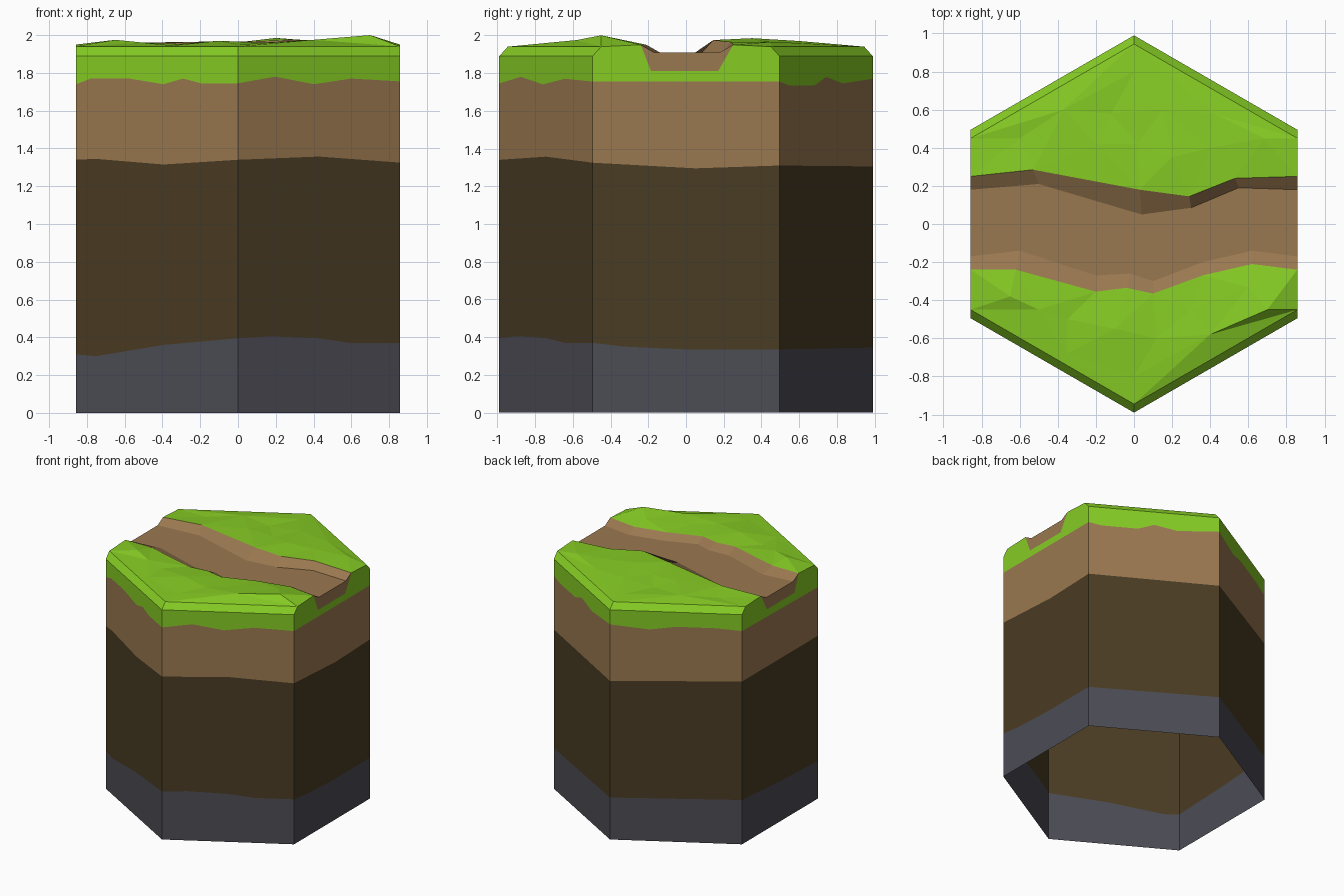
import bpy
from mathutils import Vector
from mathutils.geometry import delaunay_2d_cdt

if "Cube" in bpy.data.objects:
    bpy.data.objects.remove(bpy.data.objects["Cube"])

# ---- materials
def lin(c):
    return c / 12.92 if c <= 0.04045 else ((c + 0.055) / 1.055) ** 2.4

def material(name, r, g, b):
    m = bpy.data.materials.new(name)
    m.diffuse_color = (lin(r / 255), lin(g / 255), lin(b / 255), 1)
    m.use_nodes = True
    m.node_tree.nodes["Principled BSDF"].inputs["Base Color"].default_value = m.diffuse_color
    return m

GRASS = material("grass green", 134, 204, 36)
DIRT = material("light brown dirt", 154, 120, 80)
SOIL = material("dark brown soil", 74, 60, 36)
STONE = material("grey stone", 76, 76, 85)

def add(name, faces, mat):
    """Make a flat shaded object from a list of faces given as point lists."""
    verts, index, polys = [], {}, []
    for f in faces:
        ids = []
        for p in f:
            key = tuple(round(c, 4) for c in p)
            if key not in index:
                index[key] = len(verts)
                verts.append(key)
            ids.append(index[key])
        polys.append(ids)
    me = bpy.data.meshes.new(name)
    me.from_pydata(verts, [], polys)
    me.materials.append(mat)
    ob = bpy.data.objects.new(name, me)
    bpy.context.collection.objects.link(ob)

# ---- hexagon outline, s = 0..6 runs counterclockwise from the front left corner
W, H, D = 0.857, 0.495, 0.99
HEX = [(-W, -H), (0, -D), (W, -H), (W, H), (0, D), (-W, H)]
RIM, SHOULDER, BED = 1.94, 1.89, 1.91

def outline(s):
    i = min(int(s), 5)
    a, b, t = HEX[i], HEX[(i + 1) % 6], s - i
    return a[0] + (b[0] - a[0]) * t, a[1] + (b[1] - a[1]) * t

def sample(table, s):
    for (s0, z0), (s1, z1) in zip(table, table[1:]):
        if s <= s1:
            return z0 + (z1 - z0) * (s - s0) / (s1 - s0)
    return table[-1][1]

# wavy layer tops as (s, z)
stone_top = [(0, .31), (.12, .3), (.54, .36), (1, .395), (1.2, .405), (1.5, .395),
             (1.7, .37), (2, .37), (2.17, .35), (2.5, .335), (3, .335), (4, .345),
             (5, .365), (5.5, .33), (6, .31)]
soil_top = [(0, 1.34), (.12, 1.345), (.54, 1.315), (1, 1.34), (1.5, 1.357), (2, 1.325),
            (2.55, 1.295), (3, 1.31), (4, 1.305), (5, 1.34), (6, 1.34)]
dirt_top = [(0, 1.74), (.09, 1.77), (.33, 1.77), (.54, 1.74), (.66, 1.77), (.77, 1.745),
            (1, 1.745), (1.23, 1.78), (1.47, 1.74), (1.7, 1.77), (2, 1.755), (3, 1.755),
            (3.1, 1.735), (3.38, 1.735), (3.5, 1.78), (3.68, 1.745), (4, 1.77),
            (4.3, 1.74), (4.5, 1.77), (4.8, 1.77), (5, 1.755), (6, 1.74)]
COLS = sorted({s for t in (stone_top, soil_top, dirt_top) for s, _ in t})

def band(low, high, skip=()):
    faces = []
    for a, b in zip(COLS, COLS[1:]):
        if int(a) in skip:
            continue
        pa, pb = outline(a), outline(b)
        faces.append([(*pa, low(a)), (*pb, low(b)), (*pb, high(b)), (*pa, high(a))])
    return faces

stone, soil, dirt = (lambda s, t=t: sample(t, s) for t in (stone_top, soil_top, dirt_top))
add("stone_layer", band(lambda s: 0, stone), STONE)
add("soil_layer", band(stone, soil), SOIL)
add("dirt_layer", band(soil, dirt), DIRT)
grass_side = band(dirt, lambda s: SHOULDER, skip=(2, 5))

# ---- bevelled rim on the four slanted sides
IH, ID = 0.45, 0.945
INNER = [(-W, -IH), (0, -ID), (W, -IH), (W, IH), (0, ID), (-W, IH)]
for i in (0, 1, 3, 4):
    j = (i + 1) % 6
    grass_side.append([(*HEX[i], SHOULDER), (*HEX[j], SHOULDER),
                       (*INNER[j], RIM), (*INNER[i], RIM)])

# ---- channel edges, west to east
n_lip = [(-W, .25, 1.95), (-.53, .285, 1.96), (.03, .18, 1.965),
         (.29, .145, 1.975), (.53, .24, 1.965), (W, .25, 1.95)]
n_bed = [(-W, .18), (-.5, .21), (.04, .05), (.3, .085), (.55, .19), (W, .18)]
s_lip = [(-W, -.24), (-.62, -.24), (-.2, -.355), (-.04, -.335),
         (.1, -.365), (.36, -.27), (.62, -.21), (W, -.24)]
s_bed = [(-W, -.17), (-.6, -.14), (-.2, -.27), (-.02, -.26),
         (.1, -.3), (.36, -.2), (.62, -.14), (W, -.17)]
s_lip = [(x, y, 1.95) for x, y in s_lip]
n_bed = [(x, y, BED) for x, y in n_bed]
s_bed = [(x, y, BED) for x, y in s_bed]

def strip(near, far):
    return [[near[i], near[i + 1], far[i + 1], far[i]] for i in range(len(near) - 1)]

add("channel_bed", [s_bed + n_bed[::-1]], DIRT)
add("channel_banks", strip(n_bed, n_lip) + strip(s_lip, s_bed), DIRT)

# ---- flat end walls: grass with a trapezoid of dirt below the channel
grass_end = [(-H, 1.755), (H, 1.755), (H, SHOULDER), (IH, RIM), (.25, 1.95),
             (.17, 1.81), (-.185, 1.81), (-.24, 1.95), (-IH, RIM), (-H, SHOULDER)]
dirt_end = [(-.185, 1.81), (.17, 1.81), (.25, 1.95), (.18, BED), (-.17, BED), (-.24, 1.95)]

def ends(profile):
    return [[(W, y, z) for y, z in profile], [(-W, y, z) for y, z in reversed(profile)]]

def west_foot(faces):
    """Drop the western grass end to meet the uneven dirt below it."""
    faces[1] = [(x, y, 1.74 if (z < 1.8 and y < 0) else z) for x, y, z in faces[1]]
    return faces

add("grass_sides", grass_side + west_foot(ends(grass_end)), GRASS)
add("channel_ends", ends(dirt_end), DIRT)

# ---- faceted meadow on both sides of the channel
def meadow(name, loop, bumps):
    pts = loop + bumps
    n = len(loop)
    v, _, tris, orig, _, _ = delaunay_2d_cdt(
        [Vector(p[:2]) for p in pts], [(i, (i + 1) % n) for i in range(n)], [], 1, 1e-5)
    z = [pts[o[0]][2] if o else RIM for o in orig]
    add(name, [[(v[i].x, v[i].y, z[i]) for i in t] for t in tris], GRASS)

rim = [(x, y, RIM) for x, y in INNER]
meadow("north_meadow", n_lip + rim[3:],
       [(-.6, .45, 1.945), (-.37, .6, 1.96), (-.12, .58, 1.95), (-.2, .42, 1.965),
        (.02, .42, 1.96), (.15, .6, 1.97), (.2, .35, 1.985), (.42, .58, 1.96),
        (.4, .4, 1.97), (.68, .45, 1.965), (0, .8, 1.95)])
meadow("south_meadow", s_lip[::-1] + rim[:3],
       [(.7, -.45, 2.0), (.6, -.33, 1.975), (.4, -.58, 1.975), (.12, -.6, 1.96),
        (-.1, -.55, 1.97), (-.35, -.5, 1.95), (-.5, -.45, 1.96), (-.65, -.38, 1.975),
        (-.35, -.68, 1.945), (0, -.8, 1.95), (.3, -.45, 1.96)])
